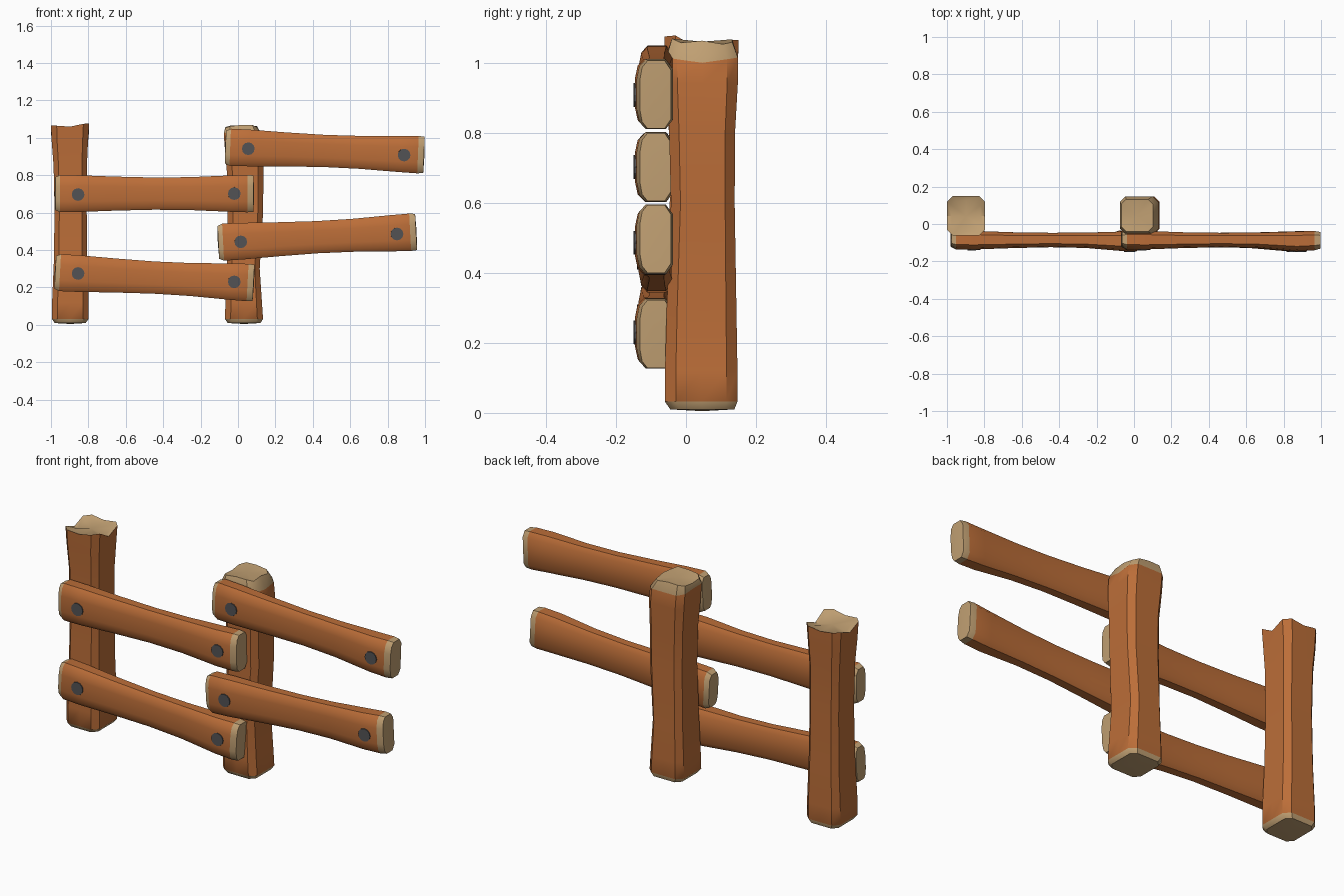
import bpy, bmesh, math
from mathutils import Vector, Matrix

if "Cube" in bpy.data.objects:
    bpy.data.objects.remove(bpy.data.objects["Cube"])


def material(name, rgb):
    m = bpy.data.materials.new(name)
    m.diffuse_color = (*rgb, 1)
    m.use_nodes = True
    m.node_tree.nodes["Principled BSDF"].inputs["Base Color"].default_value = m.diffuse_color
    return m


BARK = material("brown wood", (0.50, 0.155, 0.040))
CUT = material("pale cut wood", (0.53, 0.35, 0.17))
IRON = material("dark iron", (0.085, 0.085, 0.09))


def loft(name, rings, bands, ends):
    """Skin closed rings; bands = material index per band; ends = cap centres."""
    bm = bmesh.new()
    vs = [[bm.verts.new(p) for p in r] for r in rings]
    n = len(vs[0])
    for a, b, mat in zip(vs, vs[1:], bands):
        for i in range(n):
            j = (i + 1) % n
            bm.faces.new((a[i], a[j], b[j], b[i])).material_index = mat
    for ring, centre in zip((vs[0], vs[-1]), ends):
        c = bm.verts.new(centre)
        for i in range(n):
            bm.faces.new((ring[i], ring[(i + 1) % n], c)).material_index = 1
    bmesh.ops.recalc_face_normals(bm, faces=bm.faces)
    me = bpy.data.meshes.new(name)
    bm.to_mesh(me)
    bm.free()
    ob = bpy.data.objects.new(name, me)
    bpy.context.collection.objects.link(ob)
    me.materials.append(BARK)
    me.materials.append(CUT)
    bpy.context.view_layer.objects.active = ob
    bpy.ops.object.select_all(action='DESELECT')
    ob.select_set(True)
    bpy.ops.object.shade_smooth_by_angle(angle=math.radians(40))
    return ob


# Posts: chamfered square section, front side first, running anticlockwise
SQUARE = [(-.7, -1), (0, -1), (.7, -1), (1, -.7), (1, 0), (1, .7),
          (.7, 1), (0, 1), (-.7, 1), (-1, .7), (-1, 0), (-1, -.7)]


def post_ring(z, x0, x1, y0, y1, jag=(0,) * 12):
    cx, cy, hx, hy = (x0 + x1) / 2, (y0 + y1) / 2, (x1 - x0) / 2, (y1 - y0) / 2
    return [(cx + u * hx, cy + v * hy, z + j) for (u, v), j in zip(SQUARE, jag)]


def post(name, stations, bands):
    rings = [post_ring(*s) for s in stations]
    mid = [sum((Vector(p) for p in r), Vector()) / 12 for r in (rings[0], rings[-1])]
    mid[0].z -= 0.005
    loft(name, rings, bands, mid)


post("left_post", [
    (.010, -.980, -.815, -.045, .138),
    (.032, -.995, -.798, -.060, .147),
    (.12, -.994, -.798, -.060, .147),
    (.35, -.984, -.806, -.053, .143),
    (.62, -.981, -.809, -.046, .138),
    (.85, -.986, -.808, -.050, .140),
    (.98, -.996, -.802, -.058, .148),
    (1.06, -1.0, -.796, -.062, .150,
     (.005, 0, .015, .018, -.025, .005, .005, -.005, .005, .003, -.025, .005)),
    (1.047, -.975, -.820, -.040, .125,
     (.01, .005, .01, .01, -.015, 0, .005, 0, .005, 0, -.015, .01)),
], [1, 0, 0, 0, 0, 0, 0, 1])

post("middle_post", [
    (.010, -.055, .120, -.045, .138),
    (.032, -.070, .134, -.060, .147),
    (.12, -.067, .128, -.060, .147),
    (.30, -.060, .116, -.055, .144),
    (.60, -.055, .134, -.043, .139),
    (.80, -.058, .136, -.048, .140),
    (.94, -.070, .137, -.055, .148),
    (1.01, -.076, .130, -.056, .148,
     (.015, .01, .005, 0, -.01, 0, .005, .005, .005, .01, .015, .015)),
    (1.057, -.068, .102, -.040, .132,
     (.005, .012, .012, 0, .006, -.004, .002, .010, .008, 0, -.008, -.004)),
], [1, 0, 0, 0, 0, 0, 0, 1])

# Rails: rounded plank section (depth, height), swollen at the ends
PLANK = [(-1, .42), (-.85, .8), (-.5, 1), (.6, 1), (1, .72),
         (1, -.72), (.6, -1), (-.5, -1), (-.85, -.8), (-1, -.42)]
# fraction of length, back y, front y, half height
SWELL = [(0, -.045, -.122, .088), (.024, -.036, -.135, .099), (.12, -.037, -.136, .098),
         (.30, -.044, -.129, .091), (.50, -.047, -.124, .086), (.68, -.046, -.128, .088),
         (.88, -.040, -.146, .097), (.97, -.037, -.141, .100), (1, -.043, -.132, .097)]


def front_at(t):
    for a, b in zip(SWELL, SWELL[1:]):
        if t <= b[0]:
            k = (t - a[0]) / (b[0] - a[0])
            return a[2] + k * (b[2] - a[2])
    return SWELL[-1][2]


def rail(name, x0, z0, x1, z1, nails):
    start = Vector((x0, 0, z0))
    along = Vector((x1 - x0, 0, z1 - z0))
    up = Vector((-along.z, 0, along.x)).normalized()
    rings = []
    for t, back, front, h in SWELL:
        cy, hy = (back + front) / 2, (back - front) / 2
        rings.append([start + along * t + up * (v * h) + Vector((0, cy + u * hy, 0))
                      for u, v in PLANK])
    ends = [start + along * t + Vector((0, -.087, 0)) for t in (-.003, 1.003)]
    loft(name, rings, [1] + [0] * 6 + [1], ends)
    # Nail heads lie nearly flush on the front face
    for i, (nx, nz) in enumerate(nails):
        t = (nx - x0) / (x1 - x0)
        slope = (front_at(t + .03) - front_at(t - .03)) / (.06 * (x1 - x0))
        bpy.ops.mesh.primitive_cylinder_add(vertices=12, radius=.034, depth=.009)
        ob = bpy.context.object
        ob.name = f"{name}_nail_{i + 1}"
        ob.matrix_world = (Matrix.Translation((nx, front_at(t), nz))
                           @ Matrix.Rotation(math.atan(slope), 4, 'Z')
                           @ Matrix.Rotation(math.pi / 2, 4, 'X'))
        ob.data.materials.append(IRON)


rail("left_upper_rail", -.977, .702, .083, .702, [(-.855, .697), (-.02, .702)])
rail("left_lower_rail", -.977, .281, .083, .225, [(-.855, .275), (-.02, .23)])
rail("right_upper_rail", -.067, .951, .994, .909, [(.055, .942), (.888, .908)])
rail("right_lower_rail", -.105, .441, .952, .497, [(.015, .444), (.85, .486)])
